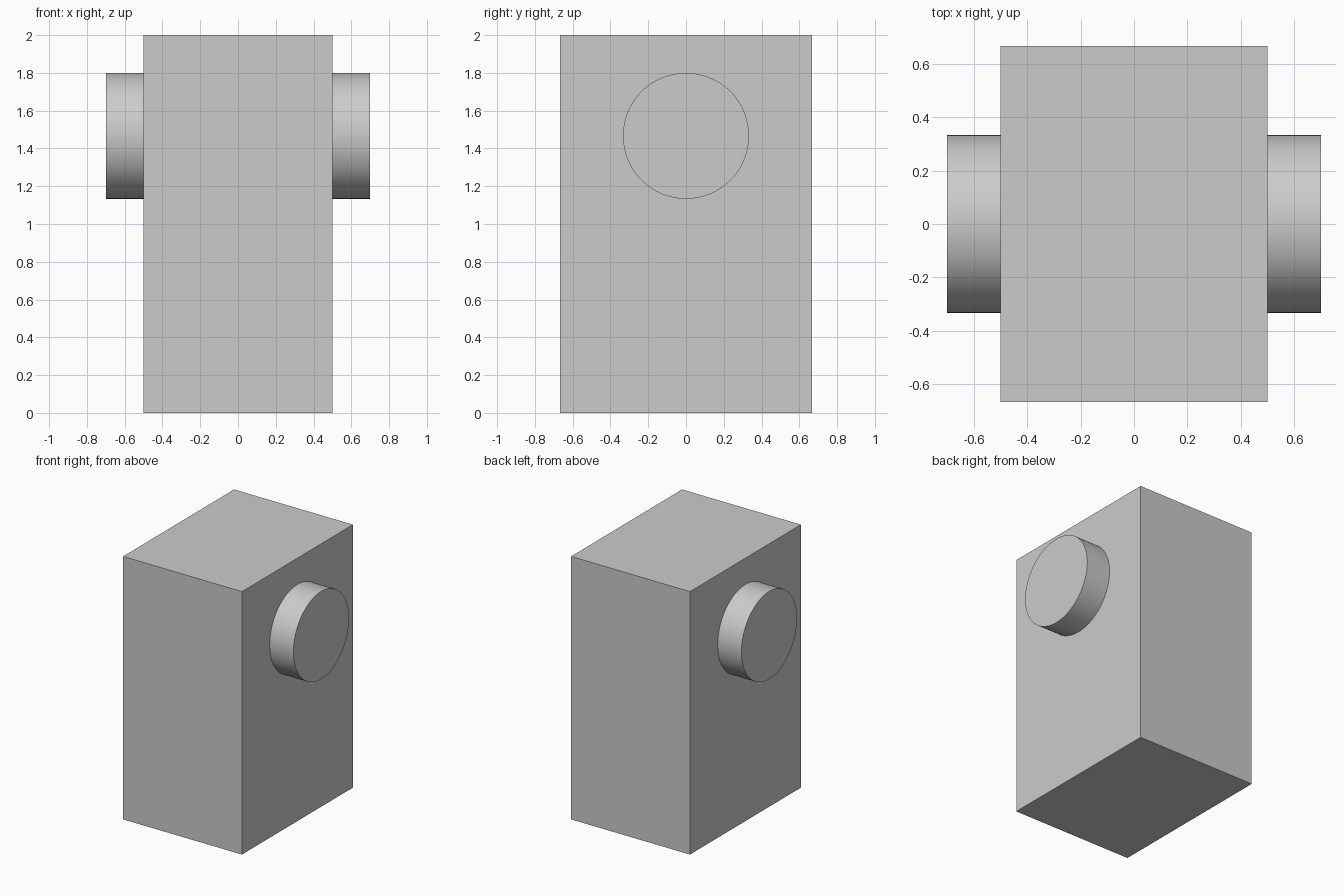
import bpy
import math

cube = bpy.data.objects.get("Cube")
if cube:
    bpy.data.objects.remove(cube, do_unlink=True)

# Single grey material
grey = bpy.data.materials.new("light_grey")
grey.use_nodes = True
colour = (0.6, 0.6, 0.6, 1)
grey.diffuse_color = colour
grey.node_tree.nodes["Principled BSDF"].inputs["Base Color"].default_value = colour

HALF_WIDTH, DEPTH, HEIGHT = 0.5, 4 / 3, 2.0
HUB_RADIUS, HUB_LENGTH = 1 / 3, 0.2
HUB_TOP = 1.8

# Block body
bpy.ops.mesh.primitive_cube_add(size=1, location=(0, 0, HEIGHT / 2))
body = bpy.context.object
body.name = "body"
body.scale = (2 * HALF_WIDTH, DEPTH, HEIGHT)
bpy.ops.object.transform_apply(location=False, rotation=False, scale=True)
body.data.materials.append(grey)

# Round hub on each side
for name, side in (("left_hub", 1), ("right_hub", -1)):
    bpy.ops.mesh.primitive_cylinder_add(
        vertices=96, radius=HUB_RADIUS, depth=HUB_LENGTH,
        location=(side * (HALF_WIDTH + HUB_LENGTH / 2), 0, HUB_TOP - HUB_RADIUS),
        rotation=(0, math.pi / 2, 0))
    hub = bpy.context.object
    hub.name = name
    hub.data.materials.append(grey)
    bpy.ops.object.shade_smooth_by_angle(angle=math.radians(30))
